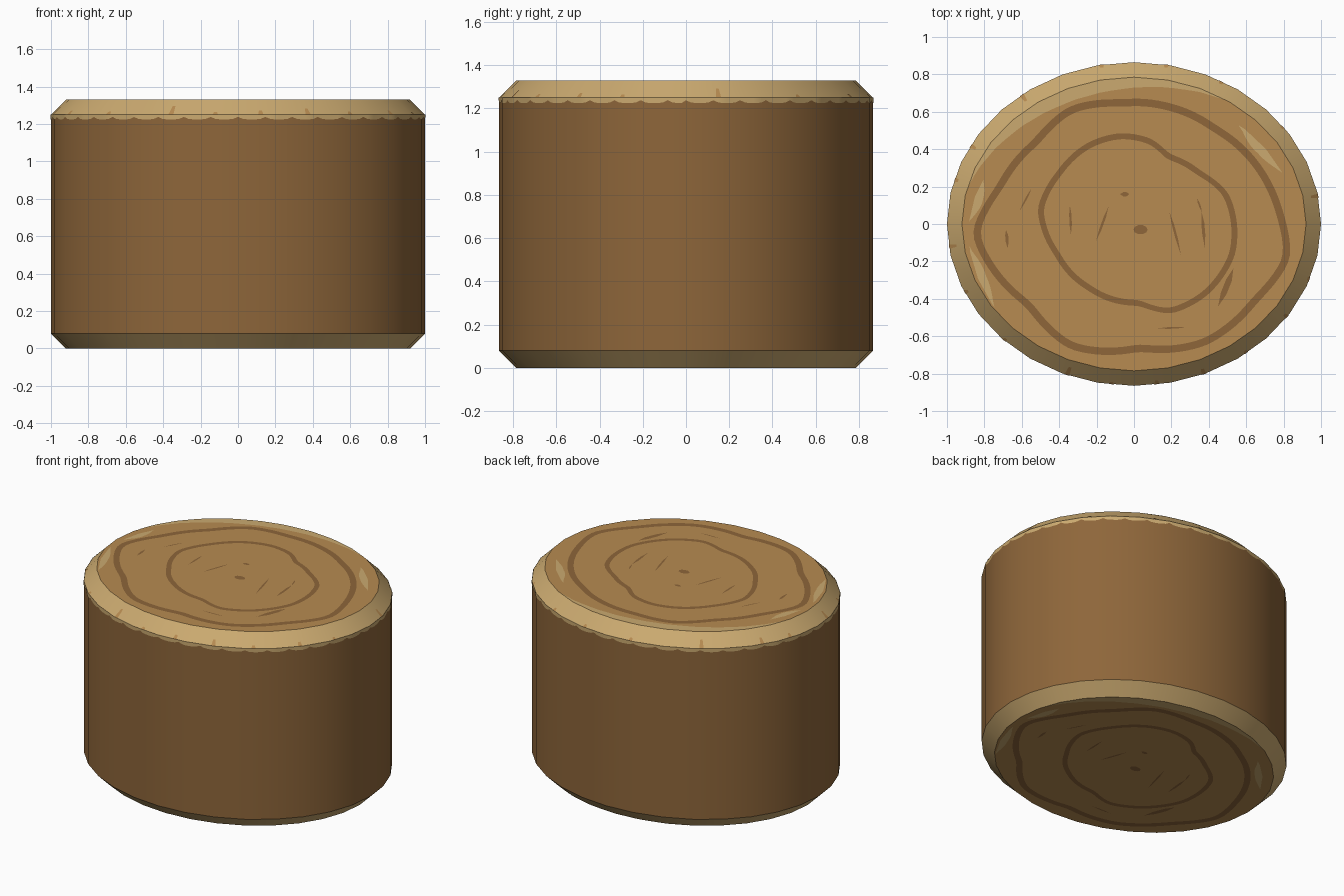
import bpy, math, random
from math import sin, cos, pi, radians

if "Cube" in bpy.data.objects:
    bpy.data.objects.remove(bpy.data.objects["Cube"])

random.seed(4)
H, CH = 1.33, 0.08              # height and chamfer height
RX, RY = 1.0, 0.865             # side radii
CX, CY = 0.92, 0.785            # end face radii
N = 32


def srgb(r, g, b):
    f = lambda c: c / 12.92 if c <= 0.04045 else ((c + 0.055) / 1.055) ** 2.4
    return (f(r / 255), f(g / 255), f(b / 255), 1)


def material(name, rgb):
    m = bpy.data.materials.new(name)
    m.diffuse_color = srgb(*rgb)
    m.use_nodes = True
    m.node_tree.nodes["Principled BSDF"].inputs["Base Color"].default_value = m.diffuse_color
    return m


BARK = material("bark brown", (142, 102, 58))
WOOD = material("cut wood tan", (183, 139, 81))
PALE = material("pale sapwood", (203, 170, 112))
MATS = [BARK, WOOD, PALE]


def build(name, verts, faces, idx):
    me = bpy.data.meshes.new(name)
    me.from_pydata(verts, [], faces)
    for m in MATS:
        me.materials.append(m)
    for p, i in zip(me.polygons, idx):
        p.material_index = i
    me.update()
    ob = bpy.data.objects.new(name, me)
    bpy.context.collection.objects.link(ob)
    return ob


def smooth(ob):
    bpy.ops.object.select_all(action='DESELECT')
    ob.select_set(True)
    bpy.context.view_layer.objects.active = ob
    bpy.ops.object.shade_smooth_by_angle(angle=radians(30))


def poly_xy(a, rx, ry):
    """Point on the 32-sided ellipse at parameter a."""
    k = a / (2 * pi) * N
    i = math.floor(k + 1e-9)
    t = k - i
    a0, a1 = 2 * pi * i / N, 2 * pi * (i + 1) / N
    return (rx * (cos(a0) * (1 - t) + cos(a1) * t),
            ry * (sin(a0) * (1 - t) + sin(a1) * t))


# Log body: bark side with a pale chamfer at both ends
verts, faces, idx = [], [], []
rows = [(0, CX, CY), (CH, RX, RY), (H - CH, RX, RY), (H, CX, CY)]
for z, rx, ry in rows:
    verts += [(*poly_xy(2 * pi * i / N, rx, ry), z) for i in range(N)]
for r, m in enumerate((2, 0, 2)):
    for i in range(N):
        j = (i + 1) % N
        faces.append((r * N + i, r * N + j, (r + 1) * N + j, (r + 1) * N + i))
        idx.append(m)
smooth(build("log_body", verts, faces, idx))

# Pale scalloped lip just below the top chamfer
M = N * 8
verts, faces = [], []
for i in range(M):
    x, y = poly_xy(2 * pi * i / M, RX + 0.0015, RY + 0.0015)
    low = 1.238 - 0.014 * abs(sin(pi * i / 6)) ** 0.5
    verts += [(x, y, low), (x, y, H - CH)]
for i in range(M):
    j = (i + 1) % M
    faces.append((2 * i, 2 * j, 2 * j + 1, 2 * i + 1))
smooth(build("scalloped_lip", verts, faces, [2] * M))

# Small wood chips on the top chamfer
verts, faces = [], []
chips = [(-111, .045), (-97, .012), (-83, .02), (-68, .03), (-53, .014), (-134, .014),
         (10, .04), (151, .03), (164, .02), (127, .04), (37, .012), (62, .015), (100, .015),
         (-20, .012), (-35, .02), (-155, .02), (-172, .04), (80, .015)]
for deg, h in chips:
    base = len(verts)
    for da, dz in ((-.014, 0), (.014, 0), (.009, h), (-.007, h)):
        f = dz / CH
        x, y = poly_xy(radians(deg) % (2 * pi) + da, RX + (CX - RX) * f + .002, RY + (CY - RY) * f + .002)
        verts.append((x, y, H - CH + dz + .002))
    faces.append((base, base + 1, base + 2, base + 3))
build("edge_chips", verts, faces, [1] * len(faces))

# Growth ring centre lines
OUTER = [(-.85, -.05), (-.72, .19), (-.52, .44), (-.34, .61), (-.07, .645), (.19, .625),
         (.43, .51), (.65, .32), (.78, .05), (.82, -.18), (.65, -.40), (.38, -.63),
         (.03, -.66), (-.34, -.65), (-.56, -.43)]
INNER = [(-.5, .08), (-.4, .27), (-.24, .42), (-.07, .47), (.09, .44), (.18, .36),
         (.35, .27), (.49, .16), (.535, 0), (.525, -.16), (.38, -.37), (.19, -.465),
         (.03, -.42), (-.24, -.34), (-.41, -.16)]
# Grain marks: x, y, length, width, angle
MARKS = [(-.34, .02, .16, .014, 92), (-.17, 0, .2, .014, 70), (.22, -.05, .24, .014, 105),
         (.37, -.03, .19, .018, 95), (-.58, .13, .14, .01, 62), (-.68, -.08, .1, .018, 95),
         (.49, -.34, .22, .035, 68), (.2, -.555, .15, .01, 2), (-.05, .16, .05, .025, 0),
         (.35, .1, .08, .01, 110)]
# Pale crescents: start, end angle, outer radius at start and end, thickness
CRESCENTS = [(58, 165, 1, 1, .085), (22, 48, .93, .91, .055), (161, 179, .93, .96, .05),
             (189, 215, .97, .99, .05)]
S = N * 4


def polar(points):
    """Radius of a closed outline sampled at S angles by linear blending."""
    pr = sorted((math.atan2(y, x) % (2 * pi), math.hypot(x, y)) for x, y in points)
    pr = [(pr[-1][0] - 2 * pi, pr[-1][1])] + pr + [(pr[0][0] + 2 * pi, pr[0][1])]
    out = []
    for i in range(S):
        a = 2 * pi * i / S
        for (a0, r0), (a1, r1) in zip(pr, pr[1:]):
            if a0 <= a <= a1:
                out.append(r0 + (r1 - r0) * (a - a0) / (a1 - a0))
                break
    # light rounding of the corners
    for _ in range(2):
        out = [(out[i - 1] + 2 * out[i] + out[(i + 1) % S]) / 4 for i in range(S)]
    return out


def end_face(name, flip):
    verts, faces, idx = [(0, 0, H)], [], []
    # loops from the centre out, with dark bands for the rings
    ri, ro = polar(INNER), polar(OUTER)
    for radii, d in ((ri, -.016), (ri, .016), (ro, -.02), (ro, .02)):
        for i in range(S):
            a = 2 * pi * i / S
            verts.append(((radii[i] + d) * cos(a), (radii[i] + d) * sin(a), H))
    verts += [(*poly_xy(2 * pi * i / S, CX, CY), H) for i in range(S)]
    for i in range(S):
        j = (i + 1) % S
        faces.append((0, 1 + i, 1 + j))
        idx.append(1)
        for r, m in enumerate((0, 1, 0, 1)):
            b = 1 + r * S
            faces.append((b + i, b + S + i, b + S + j, b + j))
            idx.append(m)

    def plate(pts, m, dz):
        b = len(verts)
        verts.extend((x, y, H + dz) for x, y in pts)
        faces.append(tuple(range(b, b + len(pts))))
        idx.append(m)

    # core and grain marks
    plate([(.035 + .038 * cos(k * pi / 5), -.03 + .025 * sin(k * pi / 5)) for k in range(10)], 0, .002)
    for x, y, ln, w, deg in MARKS:
        c, s = cos(radians(deg)), sin(radians(deg))
        shape = ((-.5, 0), (-.15, -.5), (.2, -.5), (.5, 0), (.2, .4), (-.15, .4))
        plate([(x + u * ln * c - v * w * s, y + u * ln * s + v * w * c) for u, v in shape], 0, .002)
    # pale crescents near the rim
    for a0, a1, f0, f1, th in CRESCENTS:
        n = 24
        for k in range(n):
            quad = []
            for t, side in ((k / n, 1), ((k + 1) / n, 1), ((k + 1) / n, 0), (k / n, 0)):
                a = radians(a0 + (a1 - a0) * t)
                f = f0 + (f1 - f0) * t - (0 if side else th * sin(pi * t))
                quad.append(poly_xy(a, CX * f, CY * f))
            plate(quad, 2, .001)
    if flip:
        verts = [(-x, y, H - z) for x, y, z in verts]
    build(name, verts, faces, idx)


end_face("top_cut_face", False)
end_face("bottom_cut_face", True)
